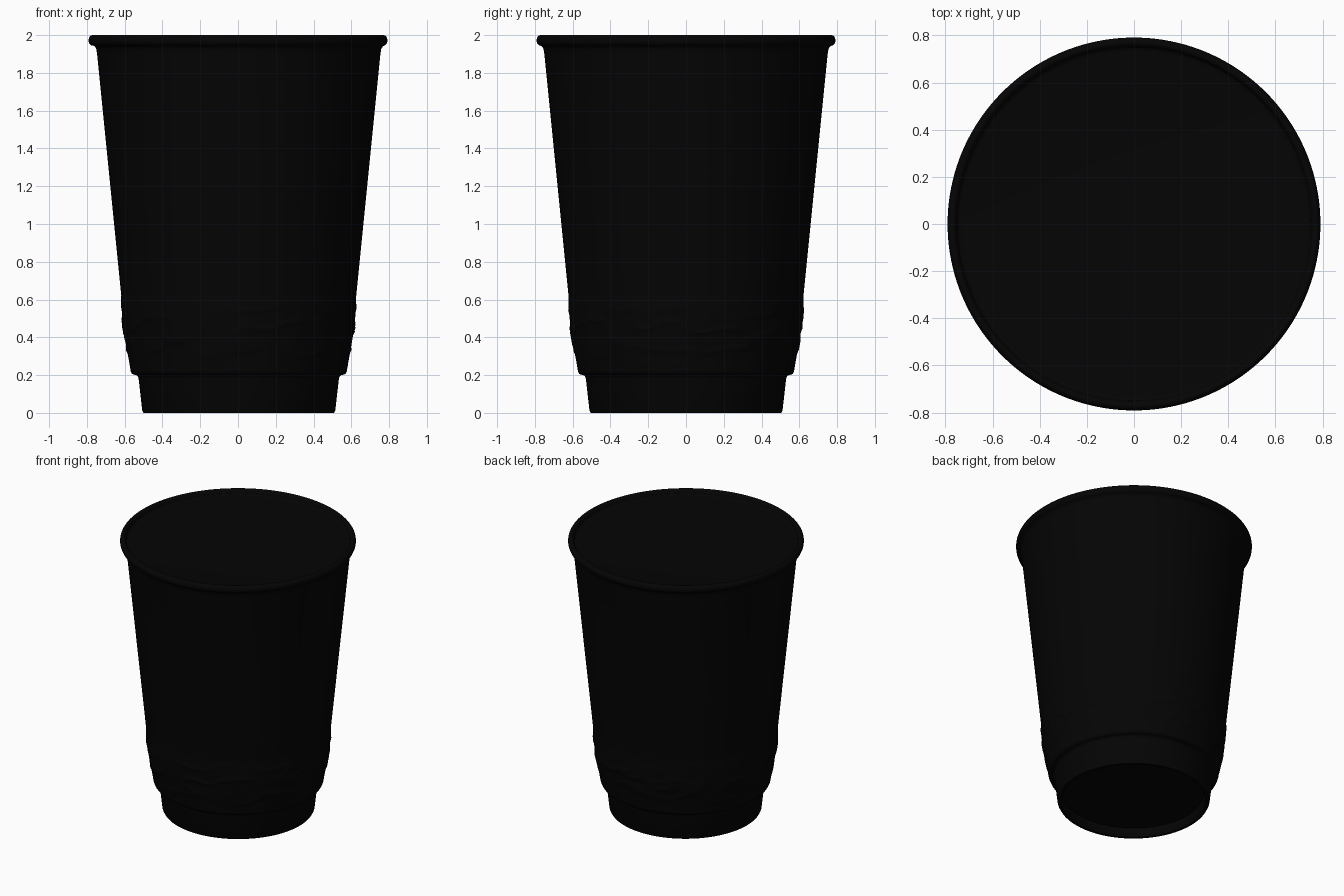
import bpy
import bmesh
import math
from mathutils import Vector, noise

cube = bpy.data.objects.get("Cube")
if cube:
    bpy.data.objects.remove(cube, do_unlink=True)

SEGMENTS = 160
BODY_X = 0.004

black = bpy.data.materials.new("black_plastic")
black.use_nodes = True
colour = (0.0013, 0.0013, 0.0013, 1)
black.diffuse_color = colour
black.node_tree.nodes["Principled BSDF"].inputs["Base Color"].default_value = colour


def lathe(name, profile, centre_x=0, relief=None):
    """Revolve (radius, height) points around z; radius 0 closes the centre."""
    bm = bmesh.new()
    points = [bm.verts.new((r, 0, z)) for r, z in profile]
    edges = [bm.edges.new(pair) for pair in zip(points, points[1:])]
    bmesh.ops.spin(bm, geom=points + edges, cent=(0, 0, 0), axis=(0, 0, 1),
                   angle=math.tau, steps=SEGMENTS)
    bmesh.ops.remove_doubles(bm, verts=bm.verts, dist=0.0001)
    bmesh.ops.recalc_face_normals(bm, faces=bm.faces)
    if relief:
        for v in bm.verts:
            out = Vector((v.co.x, v.co.y, 0))
            v.co += out.normalized() * relief(v.co)
    mesh = bpy.data.meshes.new(name)
    bm.to_mesh(mesh)
    bm.free()
    mesh.materials.append(black)
    obj = bpy.data.objects.new(name, mesh)
    obj.location.x = centre_x
    bpy.context.collection.objects.link(obj)
    bpy.ops.object.select_all(action="DESELECT")
    obj.select_set(True)
    bpy.context.view_layer.objects.active = obj
    bpy.ops.object.shade_smooth_by_angle(angle=math.radians(40))
    return obj


def wave_relief(co):
    """Low embossed ridges that fade out above and below the band."""
    t = (co.z - 0.24) / 0.38
    if not 0 < t < 1:
        return 0
    n = noise.noise(Vector((co.x * 5, co.y * 5, co.z * 9)))
    ridge = max(0, 1 - abs(n) * 5)
    return 0.008 * ridge * math.sin(math.pi * t)


# Stepped foot with a recessed underside
lathe("cup_base", [(0, 0.06), (0.47, 0.06), (0.478, 0.012), (0.488, 0),
                   (0.505, 0), (0.511, 0.012), (0.53, 0.18), (0.534, 0.193),
                   (0.543, 0.2), (0.558, 0.203)], BODY_X)

# Embossed band around the lower wall, curving outward as it rises
band = []
for i in range(41):
    t = i / 40
    band.append((0.572 + 0.05 * math.sin(math.pi / 2 * t) ** 1.1, 0.22 + 0.4 * t))
lathe("embossed_band", [(0.558, 0.203), (0.567, 0.208)] + band, BODY_X,
      wave_relief)

# Tapered wall up to the neck of the rim
lathe("cup_wall", [(0.622, 0.62), (0.687, 1.27), (0.75, 1.9),
                   (0.754, 1.925), (0.762, 1.94), (0.774, 1.946)], BODY_X)

# Rolled rim with a short inner lip
rim = [(0.77 + 0.021 * math.cos(a), 1.972 + 0.028 * math.sin(a))
       for a in (math.pi * (i / 12 - 0.5) for i in range(13))]
lathe("rolled_rim", rim + [(0.761, 1.997), (0.755, 1.99), (0.75, 1.97)])

# Sealed lid sunk just inside the rim
lathe("lid", [(0.75, 1.97), (0.744, 1.964), (0.73, 1.962), (0, 1.962)])
